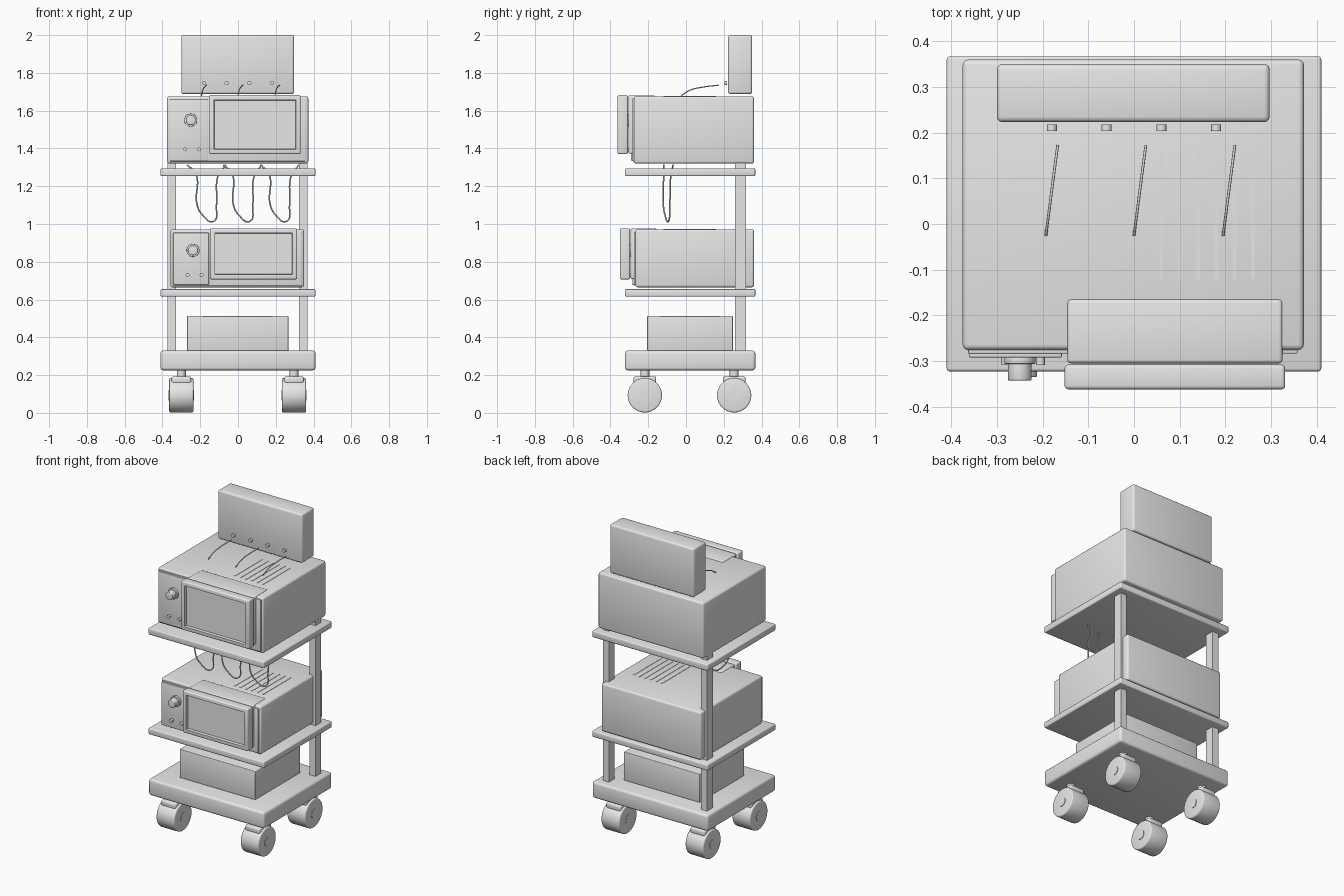
import bpy, bmesh
from math import radians
from mathutils import Matrix, Vector

cube = bpy.data.objects.get("Cube")
if cube:
    bpy.data.objects.remove(cube, do_unlink=True)

grey = bpy.data.materials.new("light_grey")
grey.use_nodes = True
grey.diffuse_color = (0.8, 0.8, 0.8, 1)
grey.node_tree.nodes["Principled BSDF"].inputs["Base Color"].default_value = (0.8, 0.8, 0.8, 1)


def finish(bm, name):
    mesh = bpy.data.meshes.new(name)
    bm.to_mesh(mesh)
    bm.free()
    ob = bpy.data.objects.new(name, mesh)
    bpy.context.collection.objects.link(ob)
    mesh.materials.append(grey)
    bpy.ops.object.select_all(action='DESELECT')
    ob.select_set(True)
    bpy.context.view_layer.objects.active = ob
    bpy.ops.object.shade_smooth_by_angle(angle=radians(35))
    return ob


def round_edges(bm, width):
    edges = [e for e in bm.edges if e.calc_face_angle(0) > 0.7]
    bmesh.ops.bevel(bm, geom=edges, offset=width, segments=3, profile=0.5,
                    affect='EDGES', clamp_overlap=True)


def box(name, xs, ys, zs, bevel=0.0, window=0.0):
    """Box from its limits; window insets a recessed pane in the front."""
    lo, hi = map(Vector, zip(xs, ys, zs))
    size = hi - lo
    bm = bmesh.new()
    bmesh.ops.create_cube(bm, size=1, matrix=Matrix.Translation((lo + hi) / 2)
                          @ Matrix.Diagonal((*size, 1)))
    if bevel:
        round_edges(bm, bevel)
    if window:
        bm.normal_update()
        front = max((f for f in bm.faces if f.normal.y < -0.9), key=lambda f: f.calc_area())
        bmesh.ops.inset_region(bm, faces=[front], thickness=window)
        bmesh.ops.inset_region(bm, faces=[front], thickness=0.003, depth=-0.018)
    return finish(bm, name)


def cylinder(name, centre, radius, length, axis, bevel=0.0, sides=32):
    turn = {'X': Matrix.Rotation(radians(90), 4, 'Y'),
            'Y': Matrix.Rotation(radians(90), 4, 'X'),
            'Z': Matrix.Identity(4)}[axis]
    bm = bmesh.new()
    bmesh.ops.create_cone(bm, cap_ends=True, segments=sides, radius1=radius, radius2=radius,
                          depth=length, matrix=Matrix.Translation(centre) @ turn)
    if bevel:
        round_edges(bm, bevel)
    return finish(bm, name)


def wire(name, points, radius):
    curve = bpy.data.curves.new(name, 'CURVE')
    curve.dimensions = '3D'
    curve.bevel_depth = radius
    curve.bevel_resolution = 2
    curve.use_fill_caps = True
    spline = curve.splines.new('BEZIER')
    spline.bezier_points.add(len(points) - 1)
    for p, co in zip(spline.bezier_points, points):
        p.co = co
        p.handle_left_type = p.handle_right_type = 'AUTO'
    curve.materials.append(grey)
    ob = bpy.data.objects.new(name, curve)
    bpy.context.collection.objects.link(ob)
    return ob


# Trolley: base, shelves and rear posts
DECK_X, DECK_Y = (-0.41, 0.41), (-0.323, 0.367)
box("base", DECK_X, DECK_Y, (0.225, 0.33), 0.015)
box("middle_shelf", DECK_X, DECK_Y, (0.615, 0.655), 0.007)
box("top_shelf", DECK_X, DECK_Y, (1.253, 1.295), 0.007)
for x in (-0.35, 0.345):
    box("rear_post", (x - 0.022, x + 0.022), (0.26, 0.318), (0.32, 1.325))
box("storage_box", (-0.27, 0.267), (-0.206, 0.248), (0.33, 0.513), 0.004)

# Casters
for x in (-0.3, 0.296):
    for y in (-0.218, 0.255):
        cylinder("caster_wheel", (x, y, 0.093), 0.091, 0.128, 'X', 0.008)
        cylinder("caster_hub", (x, y, 0.093), 0.028, 0.134, 'X')
        box("caster_bracket", (x - 0.052, x + 0.052), (y - 0.06, y + 0.06), (0.155, 0.193), 0.01)
        cylinder("caster_stem", (x, y, 0.21), 0.024, 0.05, 'Z')


def oven(label, xs, zs, front, panel_z, door_x, door_z, door_y, block_back, knob, buttons, button_z):
    box(label + "_body", xs, (front, 0.36), zs, 0.012)
    box(label + "_front_panel", (xs[0] + 0.012, xs[1] - 0.014), (front - 0.008, front + 0.02), panel_z, 0.003)
    # door with recessed window, and the chamber lip behind it
    box(label + "_door", door_x, (door_y, door_y + 0.054), door_z, 0.008, 0.024)
    box(label + "_door_lip", (door_x[0] + 0.006, door_x[1] - 0.006), (door_y + 0.057, block_back),
        (door_z[0] + 0.002, door_z[1] - 0.001), 0.008)
    # control panel
    box(label + "_control_panel", (xs[0] + 0.014, door_x[0] - 0.006), (front - 0.016, front),
        (panel_z[0] + 0.004, panel_z[1] - 0.004), 0.003)
    kx, kz = knob
    cylinder(label + "_knob_flange", (kx, front - 0.022, kz), 0.034, 0.016, 'Y', 0.002)
    cylinder(label + "_knob", (kx, front - 0.04, kz), 0.026, 0.054, 'Y', 0.004)
    for x in buttons:
        cylinder(label + "_button", (x, front - 0.022, button_z), 0.01, 0.022, 'Y', sides=16)
    # top vents
    for i in range(6):
        x = 0.06 + 0.04 * i
        box(label + "_vent", (x - 0.004, x + 0.004), (-0.12, 0.16), (zs[1] - 0.002, zs[1] + 0.002))


oven("upper_oven", (-0.375, 0.372), (1.32, 1.676), -0.276, (1.332, 1.665), (-0.152, 0.331),
     (1.37, 1.682), -0.362, -0.165, (-0.25, 1.55), (-0.28, -0.205), 1.395)
oven("lower_oven", (-0.357, 0.35), (0.665, 0.972), -0.268, (0.674, 0.958), (-0.148, 0.313),
     (0.707, 0.977), -0.35, -0.155, (-0.238, 0.86), (-0.267, -0.193), 0.73)

# Control unit on top with its sockets and loose leads
box("control_unit", (-0.3, 0.297), (0.223, 0.35), (1.688, 2.0), 0.012)
for i in range(4):
    x = -0.18 + 0.12 * i
    cylinder("socket", (x, 0.211, 1.746), 0.011, 0.014, 'Y', sides=16)
for x in (-0.193, 0.0, 0.195):
    wire("lead", [(x, -0.025, 1.68), (x + 0.006, 0.02, 1.708),
                  (x + 0.015, 0.09, 1.725), (x + 0.026, 0.173, 1.735)], 0.003)

# Cables hanging in loops below the top shelf
for x in (0.0, 0.192, 0.387):
    wire("hanging_cable", [(x - 0.27, -0.118, 1.313), (x - 0.225, -0.118, 1.27),
                           (x - 0.216, -0.12, 1.1), (x - 0.19, -0.112, 1.05),
                           (x - 0.13, -0.093, 1.014), (x - 0.114, -0.086, 1.1),
                           (x - 0.104, -0.08, 1.26), (x - 0.065, -0.068, 1.313)], 0.004)
